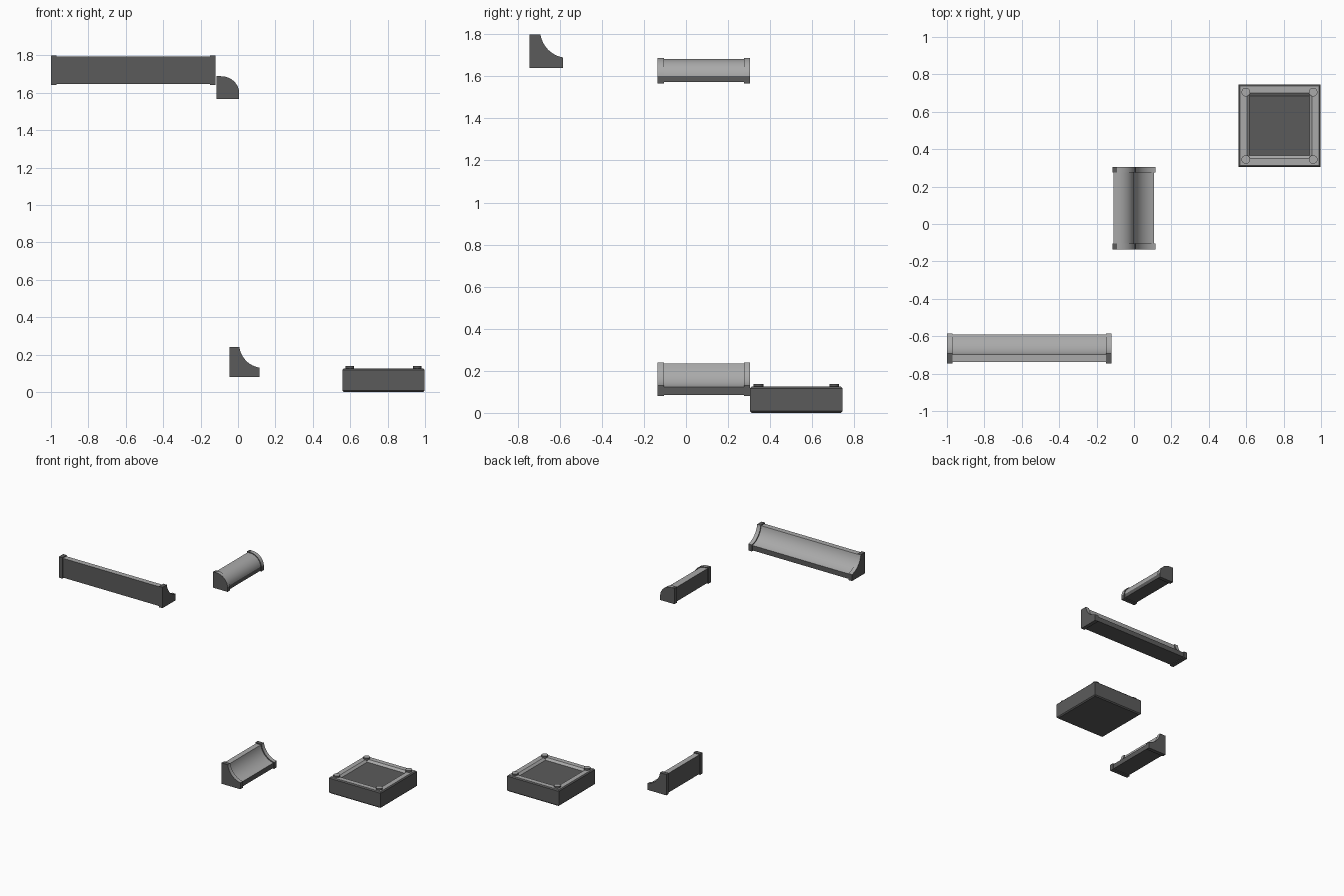
import bpy, bmesh, math
from mathutils import Vector

if "Cube" in bpy.data.objects:
    bpy.data.objects.remove(bpy.data.objects["Cube"])


def material(name, value):
    m = bpy.data.materials.new(name)
    m.diffuse_color = (value, value, value, 1)
    m.use_nodes = True
    m.node_tree.nodes["Principled BSDF"].inputs["Base Color"].default_value = m.diffuse_color
    return m


DARK = material("dark grey", 0.105)
LIGHT = material("light grey", 0.40)


def finish(bm, name, angle=35):
    bmesh.ops.recalc_face_normals(bm, faces=bm.faces)
    me = bpy.data.meshes.new(name)
    bm.to_mesh(me)
    bm.free()
    me.materials.append(DARK)
    me.materials.append(LIGHT)
    ob = bpy.data.objects.new(name, me)
    bpy.context.collection.objects.link(ob)
    bpy.ops.object.select_all(action='DESELECT')
    ob.select_set(True)
    bpy.context.view_layer.objects.active = ob
    bpy.ops.object.shade_smooth_by_angle(angle=math.radians(angle))
    return ob


def arc(a, b, sweep, bulge, n=12):
    """Points from a to b on an arc; bulge +1 curves away from the base corner, -1 towards it."""
    a, b = Vector(a), Vector(b)
    d = b - a
    half = math.radians(sweep) / 2
    r = d.length / 2 / math.sin(half)
    out = Vector((1, 1)).normalized() * bulge
    centre = (a + b) / 2 - out * r * math.cos(half)
    pts = []
    for i in range(n + 1):
        t = -half + 2 * half * i / n
        along = d.normalized()
        pts.append(centre + out * r * math.cos(t) + along * r * math.sin(t))
    return pts


def cove(inset):
    """Concave moulding section, 0.16 square, with a hollow front."""
    s, e = 0.16, inset
    curve = arc((0.053 - e, s - e), (s - e, 0.05 - e), 72, -1)
    return [Vector((e, e)), Vector((e, s - e))] + curve + [Vector((s - e, e))]


def round_nose(inset):
    """Convex quarter-round moulding section."""
    s, e = 0.122, inset
    curve = arc((0.024, s - e), (s - e, 0.036), 88, 1)
    return [Vector((e, e)), Vector((e, s - e))] + curve + [Vector((s - e, e))]


def prism(name, pts, start, end, place, light_top):
    """Extrude a section; the curved faces are light, the flat ones dark."""
    bm = bmesh.new()
    rings = [[bm.verts.new(place(p.x, p.y, t)) for p in pts] for t in (start, end)]
    bm.faces.new(rings[0])
    bm.faces.new(rings[1])
    n = len(pts)
    for i in range(n):
        j = (i + 1) % n
        f = bm.faces.new((rings[0][i], rings[0][j], rings[1][j], rings[1][i]))
        curved = 2 <= i < n - 2
        f.material_index = int(curved or (light_top and i == 1))
    finish(bm, name)


def moulding(name, section, start, end, place):
    cap = 0.03
    prism(name + "_body", section(0.006), start + cap, end - cap, place, True)
    prism(name + "_start_cap", section(0), start, start + cap, place, False)
    prism(name + "_end_cap", section(0), end - cap, end, place, False)


# Three mouldings: long cove, short cove and short round nose
moulding("long_cove", cove, -1.0, -0.12, lambda u, v, t: (t, -0.745 + u, 1.64 + v))
moulding("short_cove", cove, -0.135, 0.305, lambda u, v, t: (-0.046 + u, t, 0.08 + v))
moulding("round_nose", round_nose, -0.135, 0.305, lambda u, v, t: (-0.116 + u, t, 1.566 + v))

# Square tile: nested square rings give the bevels, rim and sunken panel
CX, CY = 0.778, 0.525
RINGS = [(0.212, 0.0), (0.22, 0.008), (0.22, 0.117), (0.212, 0.125),
         (0.175, 0.125), (0.160, 0.110)]
bm = bmesh.new()
loops = [[bm.verts.new((CX + sx * h, CY + sy * h, z))
          for sx, sy in ((-1, -1), (1, -1), (1, 1), (-1, 1))] for h, z in RINGS]
bm.faces.new(loops[0])
for k in range(len(loops) - 1):
    for i in range(4):
        j = (i + 1) % 4
        f = bm.faces.new((loops[k][i], loops[k][j], loops[k + 1][j], loops[k + 1][i]))
        f.material_index = int(k >= 3)
bm.faces.new(loops[-1])
finish(bm, "tile", 30)

# Round studs on the tile corners, light on top
for sx in (-1, 1):
    for sy in (-1, 1):
        bm = bmesh.new()
        bmesh.ops.create_cone(bm, cap_ends=True, segments=20, radius1=0.023,
                              radius2=0.023, depth=0.017)
        bmesh.ops.translate(bm, verts=bm.verts,
                            vec=(CX + sx * 0.18, CY + sy * 0.18, 0.1295))
        for f in bm.faces:
            f.material_index = int(f.normal.z > 0.9)
        finish(bm, "stud")
